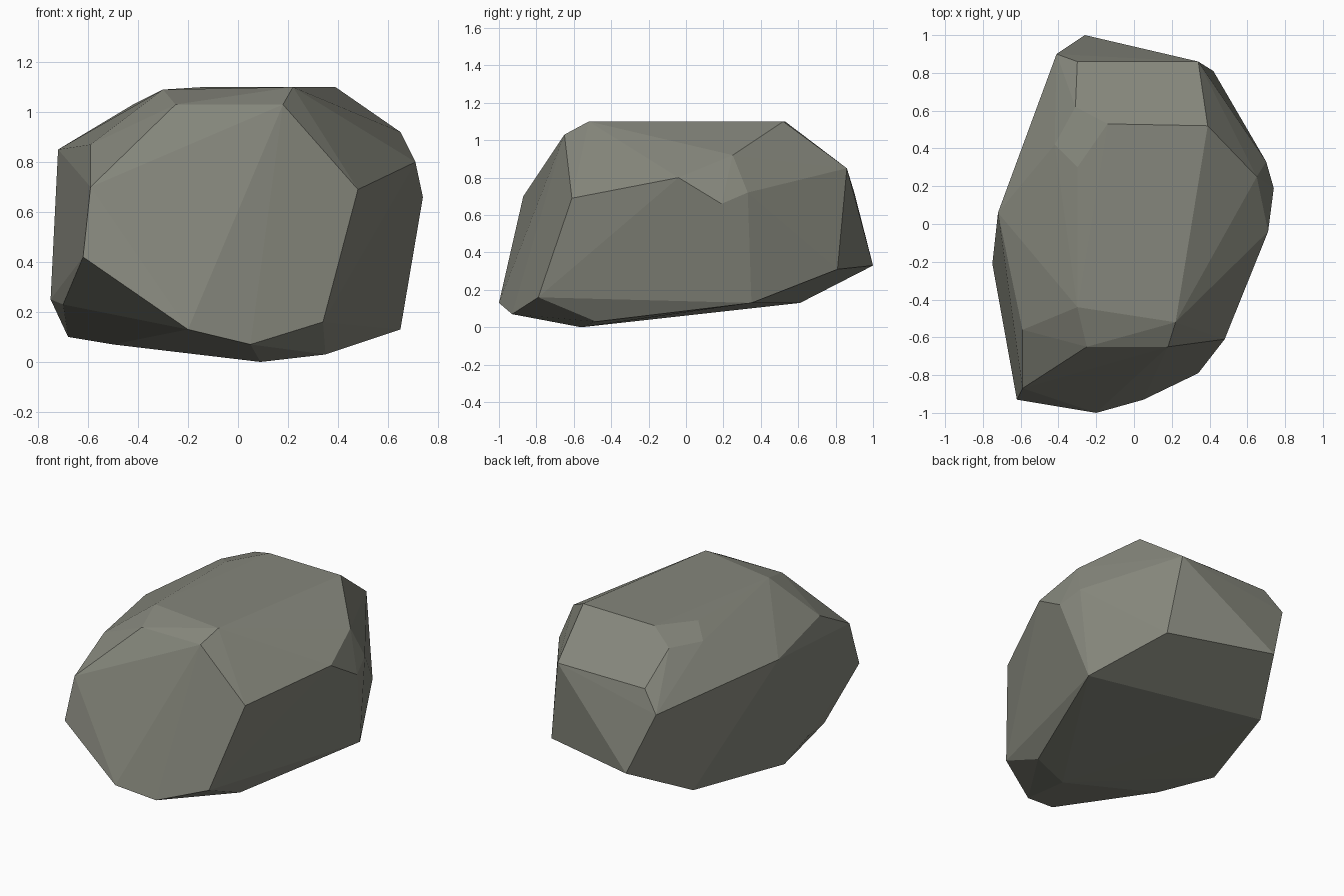
import bpy
import bmesh
from math import radians
from mathutils import Vector

# Remove the default cube only
default_cube = bpy.data.objects.get("Cube")
if default_cube:
    bpy.data.objects.remove(default_cube, do_unlink=True)


def make_material(name, colour):
    """One flat colour, visible in the viewport and in a render."""
    material = bpy.data.materials.new(name)
    material.use_nodes = True
    material.diffuse_color = colour
    shader = material.node_tree.nodes["Principled BSDF"]
    shader.inputs["Base Color"].default_value = colour
    shader.inputs["Roughness"].default_value = 0.9
    return material


def make_faceted_stone(name, corner_rings, material):
    """Wrap a tight skin around the chiselled corners (in hundredths)."""
    bm = bmesh.new()
    for ring in corner_rings:
        for corner in ring:
            bm.verts.new(Vector(corner) / 100)
    hull = bmesh.ops.convex_hull(bm, input=bm.verts[:])
    leftovers = set(hull["geom_interior"]) | set(hull["geom_unused"])
    loose = [item for item in leftovers if isinstance(item, bmesh.types.BMVert)]
    bmesh.ops.delete(bm, geom=loose, context="VERTS")

    # Merge nearly coplanar triangles into broad chipped facets
    bmesh.ops.dissolve_limit(bm, angle_limit=radians(1.5),
                             verts=bm.verts[:], edges=bm.edges[:])
    bmesh.ops.recalc_face_normals(bm, faces=bm.faces[:])
    for face in bm.faces:
        face.smooth = False

    mesh = bpy.data.meshes.new(name)
    bm.to_mesh(mesh)
    bm.free()
    mesh.materials.append(material)
    stone = bpy.data.objects.new(name, mesh)
    bpy.context.collection.objects.link(stone)
    return stone


# Underside, tilted up towards the back
underside = [(9, -56, 0), (35, -48, 3), (5, -93, 7), (-50, -38, 7),
             (-68, -6, 10), (-48, 61, 13), (65, 35, 13)]

# Lower rim, around the widest part
lower_rim = [(-20, -100, 13), (34, -79, 16), (-70, -45, 23), (-75, -21, 25),
             (-62, -93, 42), (42, 81, 31), (-26, 100, 33)]

# Shoulder, where the sides break towards the top
shoulder = [(-59, -87, 70), (48, -61, 69), (74, 19, 66), (70, 33, 72),
            (71, -4, 80), (65, 25, 92), (34, 86, 85), (-30, 86, 85),
            (-41, 90, 72), (-72, 6, 85), (-59, -56, 87)]

# Crown, the flat top with its chipped edges
crown = [(-25, -65, 103), (18, -65, 103), (22, -52, 110), (-30, -44, 109),
         (39, 52, 110), (-14, 53, 110), (-30, 30, 109), (-42, 42, 103),
         (-31, 62, 103)]

stone_grey = make_material("stone_grey", (0.235, 0.24, 0.2, 1))
make_faceted_stone("boulder", [underside, lower_rim, shoulder, crown], stone_grey)
